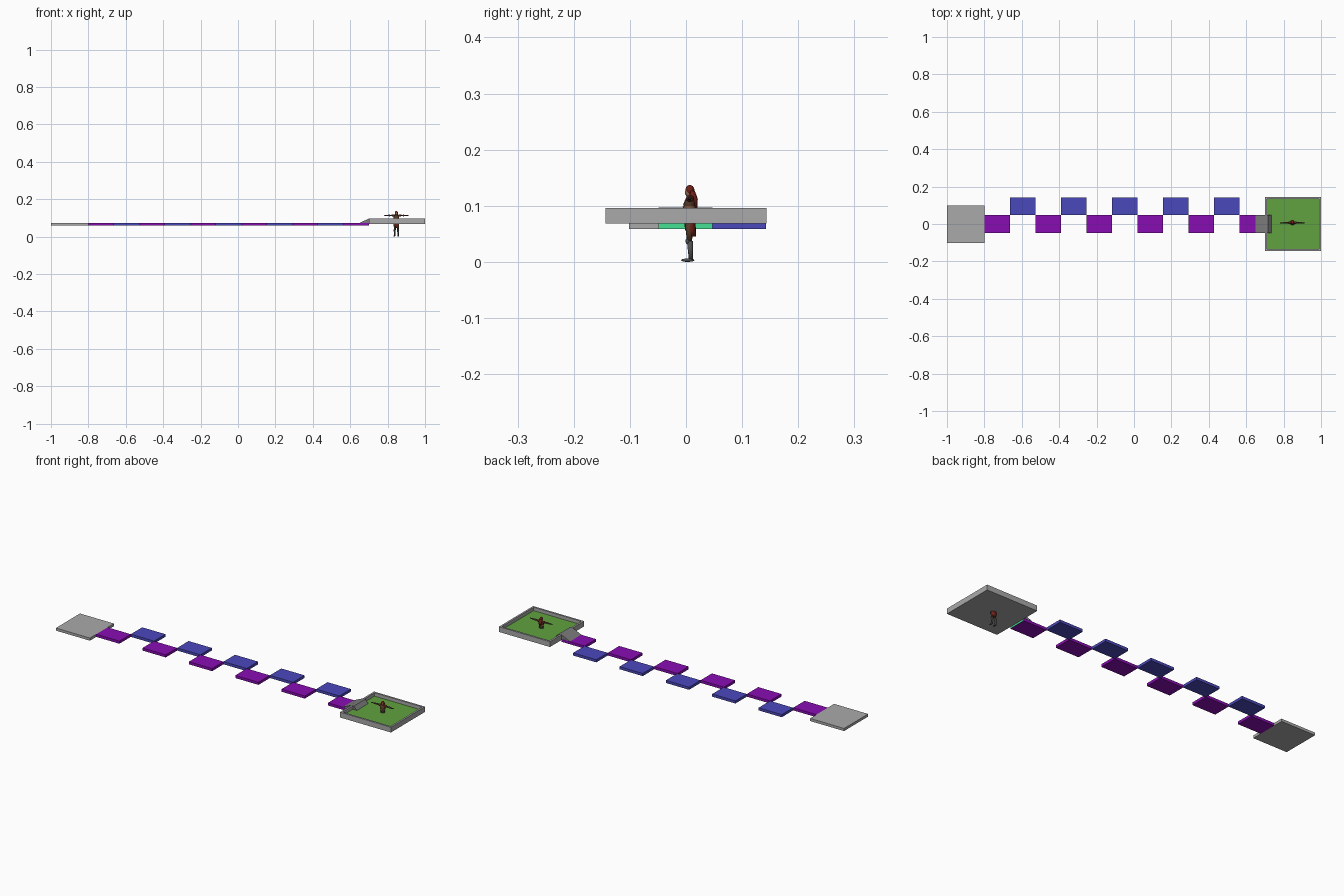
import bpy, bmesh
from mathutils import Vector

if "Cube" in bpy.data.objects:
    bpy.data.objects.remove(bpy.data.objects["Cube"])


def material(name, rgb):
    m = bpy.data.materials.new(name)
    m.use_nodes = True
    m.diffuse_color = (*rgb, 1)
    m.node_tree.nodes["Principled BSDF"].inputs["Base Color"].default_value = (*rgb, 1)
    return m


stone = material("stone grey", (0.40, 0.40, 0.40))
slate = material("slate grey", (0.20, 0.20, 0.20))
grass = material("grass green", (0.12, 0.36, 0.05))
mint = material("mint green", (0.06, 0.75, 0.30))
purple = material("purple", (0.25, 0.004, 0.45))
blue = material("blue", (0.07, 0.065, 0.50))
red = material("dark red", (0.16, 0.015, 0.01))
steel = material("gunmetal", (0.08, 0.08, 0.08))
leather = material("brown leather", (0.09, 0.04, 0.02))
skin = material("tan skin", (0.35, 0.17, 0.09))


def finish(name, bm, *mats, smooth=False):
    bmesh.ops.recalc_face_normals(bm, faces=bm.faces)
    mesh = bpy.data.meshes.new(name)
    bm.to_mesh(mesh)
    bm.free()
    for m in mats:
        mesh.materials.append(m)
    for p in mesh.polygons:
        p.use_smooth = smooth
    ob = bpy.data.objects.new(name, mesh)
    bpy.context.collection.objects.link(ob)
    return ob


def box_mesh(lo, hi):
    bm = bmesh.new()
    bmesh.ops.create_cube(bm, size=1)
    lo, hi = Vector(lo), Vector(hi)
    for v in bm.verts:
        v.co = (lo + hi) / 2 + v.co * (hi - lo)
    return bm


def prism(name, profile, y0, y1, mat):
    """Extrude an x-z profile along y."""
    bm = bmesh.new()
    face = bm.faces.new([bm.verts.new((x, y0, z)) for x, z in profile])
    ext = bmesh.ops.extrude_face_region(bm, geom=[face])["geom"]
    for v in ext:
        if isinstance(v, bmesh.types.BMVert):
            v.co.y = y1
    return finish(name, bm, mat)


# Walkway
TILE_LOW, TILE_TOP = 0.059, 0.073
finish("start_platform", box_mesh((-1, -0.102, TILE_LOW), (-0.8, 0.1, TILE_TOP)), stone)
step = 1.5 / 11
for i in range(11):
    x = -0.8 + i * step
    y = 0.047 if i % 2 else -0.049
    bm = box_mesh((x, y, TILE_LOW), (x + step, y + 0.096, TILE_TOP))
    if i == 10:
        for f in bm.faces:
            f.material_index = int(f.calc_center_median().x > 0.69)
    finish(f"walkway_tile_{i + 1}", bm, blue if i % 2 else purple, mint)

# Walled lawn: inset the top face and sink it
bm = box_mesh((0.7, -0.1435, 0.068), (1, 0.1435, 0.096))
top = max(bm.faces, key=lambda f: f.calc_center_median().z)
bmesh.ops.inset_region(bm, faces=[top], thickness=0.014)
walls = bmesh.ops.extrude_discrete_faces(bm, faces=[top])["faces"]
for v in walls[0].verts:
    v.co.z = 0.078
walls[0].material_index = 1
finish("walled_lawn", bm, stone, grass)

prism("entry_ramp", [(0.65, 0.0735), (0.7, 0.0965), (0.716, 0.0965), (0.734, 0.078), (0.7, 0.0735)],
      -0.049, 0.047, slate)

# Figure
CX, CY = 0.847, 0.006


def ball(name, at, size, mat):
    bm = bmesh.new()
    bmesh.ops.create_uvsphere(bm, u_segments=14, v_segments=9, radius=1)
    for v in bm.verts:
        v.co = Vector((CX, CY, 0)) + Vector(at) + v.co * Vector(size)
    return finish(name, bm, mat, smooth=True)


def limb(name, a, b, r1, r2, mat):
    """Tapered rod from a to b."""
    a, b = Vector(a), Vector(b)
    bm = bmesh.new()
    bmesh.ops.create_cone(bm, cap_ends=True, segments=10, radius1=r1, radius2=r2, depth=(b - a).length)
    turn = (b - a).to_track_quat("Z", "Y")
    for v in bm.verts:
        v.co = Vector((CX, CY, 0)) + (a + b) / 2 + turn @ v.co
    return finish(name, bm, mat, smooth=True)


def loft(name, rings, mat):
    """Stack of elliptical rings: (z, y centre, x radius, y radius)."""
    bm = bmesh.new()
    bmesh.ops.create_cone(bm, cap_ends=True, segments=12, radius1=1, radius2=1, depth=1)
    side = [e for e in bm.edges if abs(e.verts[0].co.z - e.verts[1].co.z) > 0.5]
    bmesh.ops.subdivide_edges(bm, edges=side, cuts=len(rings) - 2, use_grid_fill=True)
    for v in bm.verts:
        z, y, rx, ry = rings[round((v.co.z + 0.5) * (len(rings) - 1))]
        v.co = (CX + v.co.x * rx, CY + y + v.co.y * ry, z)
    return finish(name, bm, mat, smooth=True)


loft("torso", [(0.07, 0, 0.013, 0.009), (0.086, 0, 0.010, 0.008),
               (0.103, 0, 0.015, 0.011), (0.116, 0.002, 0.014, 0.007)], leather)
loft("belt", [(0.079, 0, 0.0125, 0.0095), (0.084, 0, 0.0125, 0.0095)], steel)
loft("chest_band", [(0.096, 0, 0.0145, 0.0115), (0.099, 0, 0.015, 0.012)], skin)
loft("skirt", [(0.045, 0.005, 0.012, 0.007), (0.058, 0.002, 0.015, 0.010),
               (0.078, 0, 0.012, 0.009)], red)
limb("neck", (0, 0.001, 0.113), (0, 0, 0.122), 0.004, 0.004, skin)
ball("face", (0, -0.002, 0.124), (0.006, 0.006, 0.008), skin)
ball("hood", (0, 0.001, 0.128), (0.008, 0.008, 0.009), red)
loft("hair", [(0.096, 0.011, 0.006, 0.003), (0.112, 0.010, 0.010, 0.005),
              (0.126, 0.004, 0.008, 0.006)], red)
for side, s in (("left", 1), ("right", -1)):
    ball(side + "_shoulder", (s * 0.016, 0.001, 0.113), (0.008, 0.007, 0.006), red)
    limb(side + "_upper_arm", (s * 0.015, 0.001, 0.113), (s * 0.036, 0.001, 0.113), 0.0045, 0.0035, leather)
    limb(side + "_forearm", (s * 0.034, 0.001, 0.113), (s * 0.055, 0, 0.113), 0.0045, 0.003, steel)
    ball(side + "_hand", (s * 0.060, 0, 0.113), (0.007, 0.0035, 0.002), leather)
    limb(side + "_thigh", (s * 0.007, 0, 0.072), (s * 0.009, 0, 0.036), 0.0075, 0.005, leather)
    ball(side + "_knee_guard", (s * 0.009, -0.002, 0.037), (0.005, 0.005, 0.006), steel)
    limb(side + "_shin", (s * 0.009, 0.001, 0.037), (s * 0.010, 0.003, 0.004), 0.0055, 0.004, steel)
    ball(side + "_boot", (s * 0.011, -0.003, 0.003), (0.0045, 0.012, 0.003), steel)
